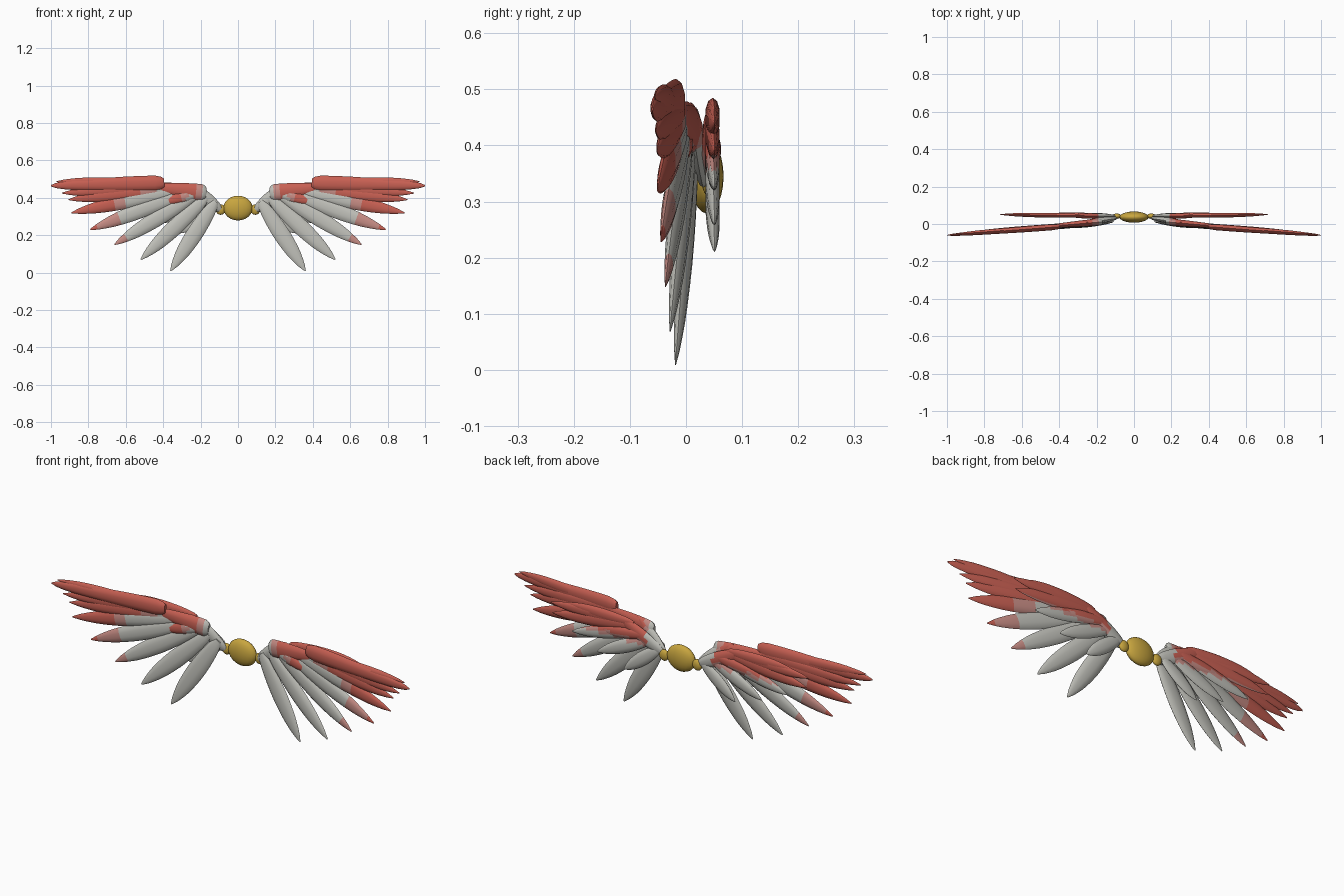
import bpy, bmesh, math
from mathutils import Vector

if "Cube" in bpy.data.objects:
    bpy.data.objects.remove(bpy.data.objects["Cube"])


def material(name, rgb):
    m = bpy.data.materials.new(name)
    m.diffuse_color = (*rgb, 1)
    m.use_nodes = True
    m.node_tree.nodes["Principled BSDF"].inputs["Base Color"].default_value = m.diffuse_color
    return m


GREY = material("pale grey", (0.52, 0.52, 0.48))
PINK = material("dusty pink", (0.56, 0.26, 0.23))
RED = material("brick red", (0.57, 0.115, 0.085))
GOLD = material("gold", (0.58, 0.38, 0.05))

# Feather outline: (position along the length, relative half width)
OUTLINE = [(0, .35), (.06, .62), (.14, .78), (.22, .87), (.3, .94), (.4, .99), (.5, 1),
           (.6, .95), (.7, .86), (.78, .74), (.86, .56), (.93, .36), (1, .07)]
BLUNT = [(0, .6), (.03, .85), (.08, 1), (.2, 1), (.35, .95), (.5, .86),
         (.65, .76), (.8, .64), (.9, .48), (.96, .32), (1, .08)]
SIDES = 10


def finish(name, bm, mats, mirror):
    bmesh.ops.recalc_face_normals(bm, faces=bm.faces[:])
    me = bpy.data.meshes.new(name)
    bm.to_mesh(me)
    bm.free()
    for m in mats:
        me.materials.append(m)
    ob = bpy.data.objects.new(name, me)
    bpy.context.collection.objects.link(ob)
    bpy.context.view_layer.objects.active = ob
    for o in bpy.context.selected_objects:
        o.select_set(False)
    ob.select_set(True)
    bpy.ops.object.shade_smooth_by_angle(angle=math.radians(40))
    if mirror:
        ob.modifiers.new("mirror", "MIRROR")
    return ob


def feather(name, root, tip, half_w, half_t, rule, outline=OUTLINE):
    """Flattened pointed loft; rule(t, centre) picks the colour of each face."""
    a, b = Vector(root), Vector(tip)
    d = (b - a).normalized()
    side = d.cross(Vector((0, 1, 0))).normalized()
    thick = side.cross(d)
    bm = bmesh.new()
    rings = []
    for t, w in outline:
        c = a.lerp(b, t)
        rings.append([bm.verts.new(c + side * (half_w * w * math.cos(k * math.tau / SIDES))
                                   + thick * (half_t * w * math.sin(k * math.tau / SIDES)))
                      for k in range(SIDES)])
    bm.faces.new(rings[0])
    bm.faces.new(rings[-1])
    for r, s in zip(rings, rings[1:]):
        for k in range(SIDES):
            j = (k + 1) % SIDES
            bm.faces.new((r[k], r[j], s[j], s[k]))
    length = (b - a).length
    for f in bm.faces:
        c = f.calc_center_median()
        f.material_index = rule((c - a).dot(d) / length, c)
    return finish(name, bm, (GREY, PINK, RED), True)


def ellipsoid(name, loc, radii, mirror=False):
    bm = bmesh.new()
    bmesh.ops.create_uvsphere(bm, u_segments=20, v_segments=12, radius=1)
    for v in bm.verts:
        v.co = Vector(loc) + Vector([p * r for p, r in zip(v.co, radii)])
    return finish(name, bm, (GOLD,), mirror)


def along(pink, red):
    return lambda t, c: 2 if t > red else 1 if t > pink else 0


def by_height(t, c):
    if c.x < .19:
        return 0
    return 2 if c.z > .385 else 1 if c.z > .36 else 0


# Central body and its joints
ellipsoid("body", (0, .037, .345), (.078, .03, .066))
ellipsoid("wing_joint", (.093, .042, .337), (.026, .014, .028), True)

# Large front wing: root x, z, tip x, z, half width, where pink and red start
FRONT = [
    (.12, .38, .36, .01, .044, 2, 2),
    (.17, .40, .52, .07, .043, 2, 2),
    (.22, .42, .66, .15, .042, .88, 2),
    (.27, .43, .79, .23, .042, .70, .92),
    (.32, .44, .89, .32, .040, .45, .60),
    (.36, .45, .905, .39, .036, .18, .32),
    (.38, .46, .94, .425, .034, -1, -1),
]
for i, (x0, z0, x1, z1, w, p, r) in enumerate(FRONT):
    feather(f"front_feather_{i + 1}", (x0, .024 - .08 * x0, z0),
            (x1, .003 - .06 * x1, z1), w, .014, along(p, r))

# Leading feathers and arm of the front wing
feather("front_leading_feather", (.395, -.014, .479), (1.0, -.06, .465), .041, .017,
        along(-1, -1), BLUNT)
feather("front_upper_feather", (.5, -.02, .475), (.97, -.055, .487), .028, .013, along(-1, -1))
feather("front_arm", (.17, .012, .425), (.45, -.012, .455), .045, .019, along(.08, .2), BLUNT)
feather("front_covert", (.2, .006, .43), (.41, -.012, .375), .032, .015, along(.35, .5))
feather("front_shoulder", (.095, .032, .335), (.27, .008, .475), .036, .016, along(.6, .72))

# Small back wing
BACK = [
    (.12, .36, .31, .212, .034),
    (.17, .39, .46, .26, .034),
    (.22, .42, .60, .325, .034),
    (.26, .44, .71, .39, .034),
    (.28, .45, .72, .44, .030),
    (.26, .452, .64, .458, .030),
]
for i, (x0, z0, x1, z1, w) in enumerate(BACK):
    feather(f"back_feather_{i + 1}", (x0, .044, z0), (x1, .051, z1), w, .013, by_height)
feather("back_arm", (.10, .042, .345), (.36, .044, .47), .036, .015, by_height)
feather("back_covert", (.2, .05, .41), (.46, .053, .375), .028, .011, by_height)
